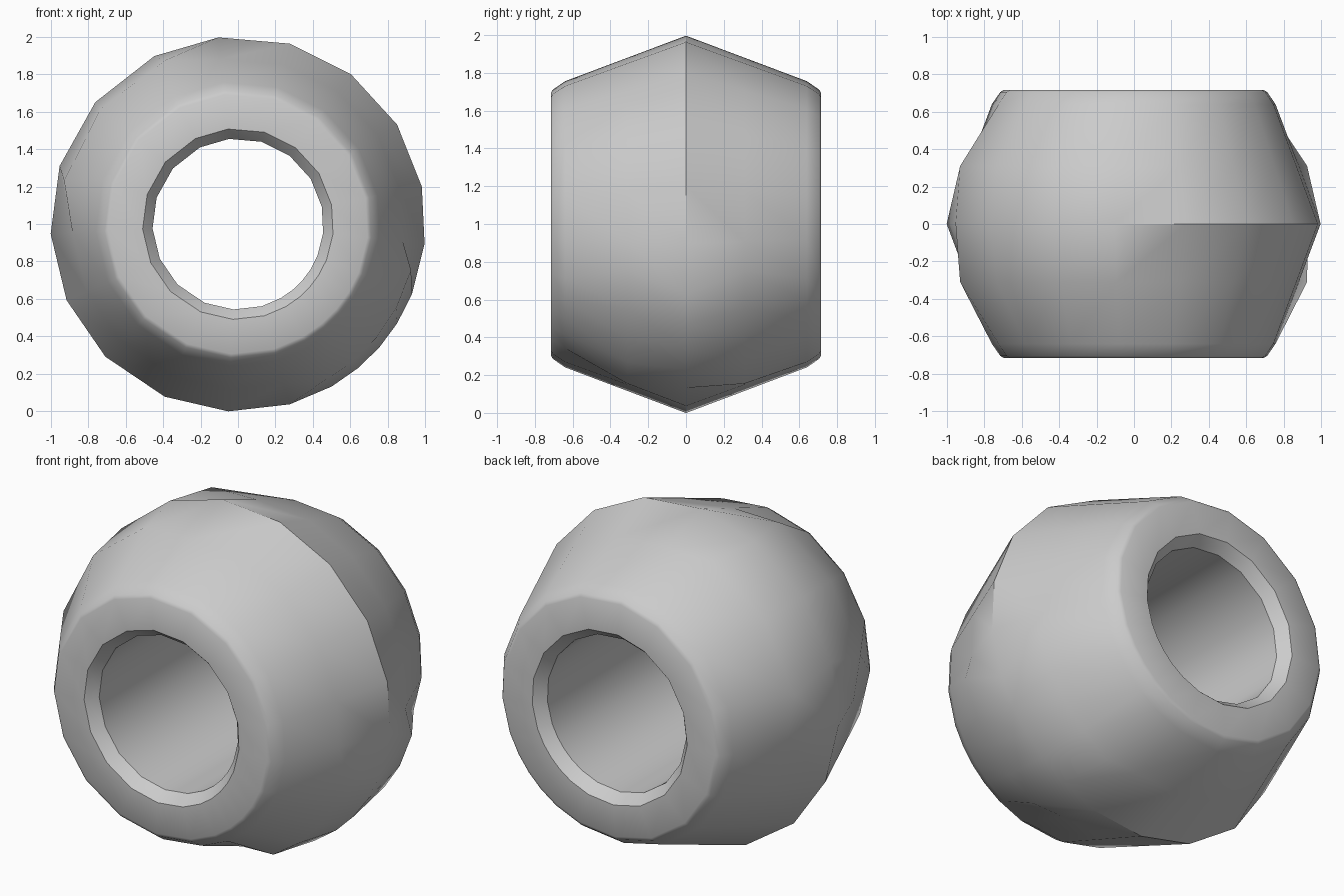
import bpy
import bmesh
from math import cos, sin, radians

cube = bpy.data.objects.get("Cube")
if cube:
    bpy.data.objects.remove(cube, do_unlink=True)

# Stone material
stone = bpy.data.materials.new("plain grey")
stone.use_nodes = True
grey = (0.6, 0.6, 0.6, 1)
stone.diffuse_color = grey
stone.node_tree.nodes["Principled BSDF"].inputs["Base Color"].default_value = grey

# Uneven facet directions around the hole, in degrees
angles = [96, 74, 53, 32, 11.5, -6, -22, -32, -41, -50, -60, -74,
          -93, -113, -135, -156, -177, -198, -220.5, -243.5]
# Facets whose slope swells outwards, with the direction of the swollen point
swollen = {-22: -15, -32: -28, -41: -39, -50: -50, -60: -62,
           -198: -194, -220.5: -220, -243.5: -246}


def ring(bm, radius, y, slope=False):
    """One loop of vertices around the hole axis."""
    loop = []
    for a in angles:
        r = radius
        if slope and a in swollen:
            r, a = 0.957, swollen[a]
        t = radians(a)
        loop.append(bm.verts.new((r * cos(t), y, 1 + r * sin(t))))
    return loop


# Half profile: tube mouth, lip, flat end, shoulder, slope
half = [(0.457, 0.65), (0.5, 0.705), (0.51, 0.716), (0.695, 0.716),
        (0.715, 0.705), (0.76, 0.64), (0.885, 0.31)]

# Bead body: closed loop of rings from the front mouth over the ridge to the back
bm = bmesh.new()
rings = [ring(bm, r, -y, r == 0.885) for r, y in half]
rings.append(ring(bm, 1.002, 0))
rings += [ring(bm, r, y, r == 0.885) for r, y in reversed(half)]
n = len(angles)
for i, lower in enumerate(rings):
    upper = rings[(i + 1) % len(rings)]
    for j in range(n):
        k = (j + 1) % n
        bm.faces.new((lower[j], lower[k], upper[k], upper[j]))
bmesh.ops.recalc_face_normals(bm, faces=bm.faces)

mesh = bpy.data.meshes.new("bead_body")
bm.to_mesh(mesh)
bm.free()
mesh.materials.append(stone)
bead = bpy.data.objects.new("bead_body", mesh)
bpy.context.collection.objects.link(bead)

# Smooth shading with a crisp ridge and mouth
bpy.ops.object.select_all(action="DESELECT")
bead.select_set(True)
bpy.context.view_layer.objects.active = bead
bpy.ops.object.shade_smooth_by_angle(angle=radians(35))
